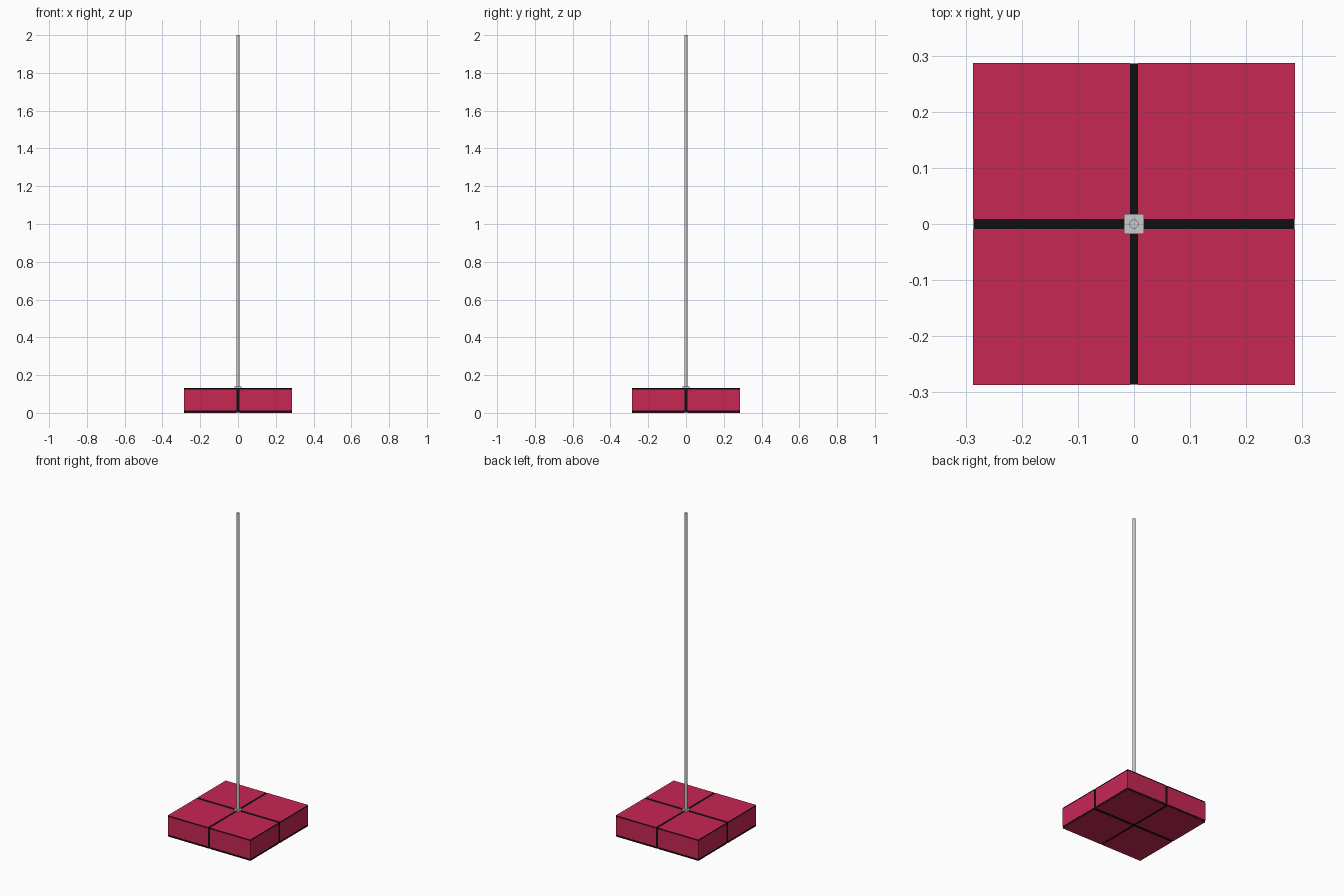
import bpy
import bmesh
from mathutils import Matrix, Vector

if "Cube" in bpy.data.objects:
    bpy.data.objects.remove(bpy.data.objects["Cube"])


def material(name, rgb):
    m = bpy.data.materials.new(name)
    m.diffuse_color = (*rgb, 1)
    m.use_nodes = True
    m.node_tree.nodes["Principled BSDF"].inputs["Base Color"].default_value = m.diffuse_color
    return m


RED = material("red_panel", (0.58, 0.02, 0.09))
BLACK = material("black_core", (0.005, 0.004, 0.005))
HALF, TOP = 0.287, 0.132     # base half width and height
SKIN = 0.001                 # how far panels stand proud of the core
GAP_X, GAP_Y = 0.007, 0.009  # half widths of the dividing strips


def box(name, lo, hi, mat=None):
    lo, hi = Vector(lo), Vector(hi)
    bm = bmesh.new()
    bmesh.ops.create_cube(bm, size=1, matrix=Matrix.Translation((lo + hi) / 2)
                          @ Matrix.Diagonal((*(hi - lo), 1)))
    mesh = bpy.data.meshes.new(name)
    bm.to_mesh(mesh)
    bm.free()
    ob = bpy.data.objects.new(name, mesh)
    bpy.context.collection.objects.link(ob)
    if mat:
        mesh.materials.append(mat)
    return ob


def mirror_four(ob):
    mod = ob.modifiers.new("mirror", "MIRROR")
    mod.use_axis = (True, True, False)
    mod.use_mirror_merge = False


# Black core, showing through as the cross strips and edge trim
inner = HALF - SKIN
box("base_core", (-inner, -inner, SKIN), (inner, inner, TOP - SKIN), BLACK)

# Red panels for one quadrant, mirrored to all four
mirror_four(box("top_panel", (GAP_X, GAP_Y, TOP - SKIN), (HALF, HALF, TOP), RED))
mirror_four(box("bottom_panel", (GAP_X, GAP_Y, 0), (HALF, HALF, SKIN), RED))
mirror_four(box("front_back_panel", (GAP_X, inner, 0.012), (HALF, HALF, 0.125), RED))
mirror_four(box("side_panel", (inner, GAP_Y, 0.012), (HALF, inner, 0.125), RED))

# Square collar at the foot of the pole
box("pole_collar", (-0.018, -0.018, TOP - SKIN), (0.018, 0.018, 0.139))

# Tall round pole
bpy.ops.mesh.primitive_cylinder_add(vertices=24, radius=0.008, depth=2 - 0.13,
                                    location=(0, 0, (2 + 0.13) / 2))
bpy.context.object.name = "pole"
bpy.ops.object.shade_smooth_by_angle()
